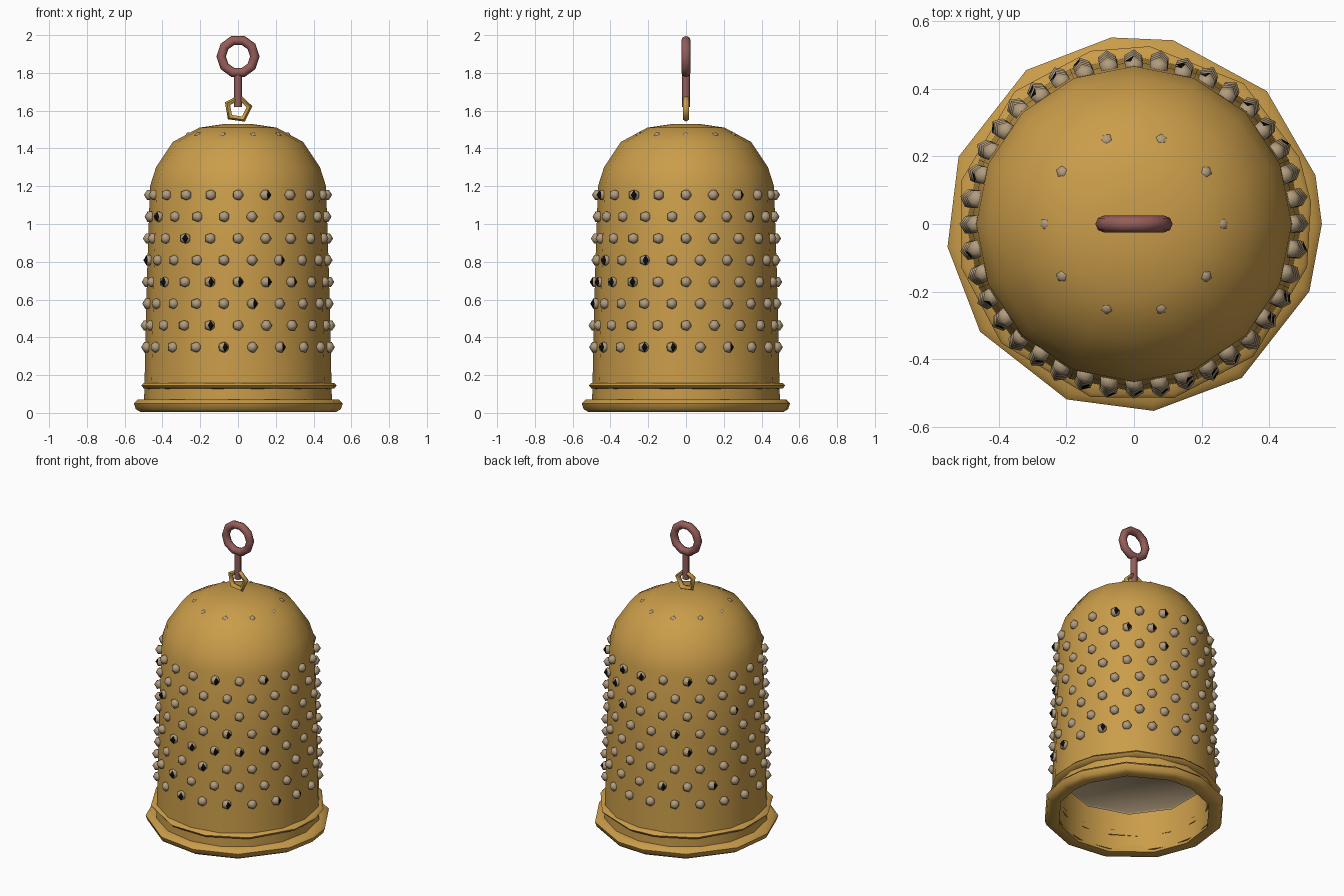
import bpy, bmesh, math
from mathutils import Matrix, Vector

if "Cube" in bpy.data.objects:
    bpy.data.objects.remove(bpy.data.objects["Cube"])


def material(name, rgb):
    m = bpy.data.materials.new(name)
    m.diffuse_color = (*rgb, 1)
    m.use_nodes = True
    m.node_tree.nodes["Principled BSDF"].inputs["Base Color"].default_value = m.diffuse_color
    return m


GOLD = material("gold", (0.59, 0.335, 0.068))
BEAD = material("beige_metal", (0.44, 0.33, 0.205))
COPPER = material("rose_copper", (0.30, 0.11, 0.10))
BLACK = material("black_tarnish", (0.003, 0.003, 0.003))


def finish(name, bm, mats, angle=60):
    me = bpy.data.meshes.new(name)
    bmesh.ops.remove_doubles(bm, verts=bm.verts, dist=1e-5)
    bmesh.ops.recalc_face_normals(bm, faces=bm.faces)
    bm.to_mesh(me)
    bm.free()
    for m in mats:
        me.materials.append(m)
    ob = bpy.data.objects.new(name, me)
    bpy.context.collection.objects.link(ob)
    bpy.ops.object.select_all(action='DESELECT')
    ob.select_set(True)
    bpy.context.view_layer.objects.active = ob
    bpy.ops.object.shade_smooth_by_angle(angle=math.radians(angle))
    return ob


def lathe(name, profile, angles, mat, closed=False, angle=60):
    """Revolve (radius, z) points through the given angles in degrees."""
    bm = bmesh.new()
    rings = []
    for a in angles:
        c, s = math.cos(math.radians(a)), math.sin(math.radians(a))
        rings.append([bm.verts.new((r * c, r * s, z)) for r, z in profile])
    steps = len(profile) if closed else len(profile) - 1
    for i, ring in enumerate(rings):
        nxt = rings[(i + 1) % len(rings)]
        for j in range(steps):
            k = (j + 1) % len(profile)
            bm.faces.new((ring[j], nxt[j], nxt[k], ring[k]))
    return finish(name, bm, [mat], angle)


def even(n, start=0):
    return [start + 360 * i / n for i in range(n)]


def loop(name, major, minor, n, sides, z, mat, start=0):
    """Upright ring facing the front."""
    section = [(major + minor * math.cos(2 * math.pi * i / sides),
                minor * math.sin(2 * math.pi * i / sides)) for i in range(sides)]
    ob = lathe(name, section, even(n, start), mat, closed=True, angle=80)
    ob.data.transform(Matrix.Translation((0, 0, z)) @ Matrix.Rotation(math.pi / 2, 4, 'X'))
    return ob


# Hollow thimble shell: outer wall, dome, then inner wall
shell = [(0.465, 0.03), (0.498, 0.03), (0.494, 0.2), (0.481, 0.75), (0.466, 1.2),
         (0.434, 1.3), (0.344, 1.435), (0.205, 1.51), (0.07, 1.53), (0, 1.53),
         (0, 1.47), (0.2, 1.45), (0.4, 1.28), (0.45, 0.75), (0.463, 0.2)]
lathe("thimble_shell", shell, even(16), GOLD, closed=True)

# Rolled bottom rim and thin band above it, with uneven facets
rim_angles = [0, 15, 45, 78, 97, 125, 159, 187, 215, 249, 276, 305, 339]
lathe("bottom_rim", [(0.465, 0.01), (0.52, 0.005), (0.545, 0.02), (0.555, 0.05),
                     (0.535, 0.07), (0.48, 0.07)], rim_angles, GOLD, closed=True)
lathe("upper_band", [(0.47, 0.125), (0.515, 0.13), (0.527, 0.145),
                     (0.515, 0.158), (0.47, 0.16)],
      [a + 7 for a in rim_angles], GOLD, closed=True)

# Flat inner plate with a short lip, shaded as one soft surface
lathe("inner_plate", [(0.43, 0.258), (0.425, 0.27), (0, 0.27)], even(10, 18), BEAD, angle=180)

# Beads with a tarnished patch: row from the bottom -> positions around the wall
tarnished = {0: (1, 14, 16, 18, 19), 1: (6, 8, 14), 2: (15,), 3: (7, 12, 14, 15, 16, 17, 18),
             4: (6, 10, 16, 18), 5: (4, 9, 13), 6: (2, 3, 11), 7: (2, 4, 5, 7, 16, 18)}
beads = bmesh.new()


def add_bead(r, a, z, size, lift, patch=False):
    """Bead with its pole pointing outward, tilted up by lift radians."""
    out = Vector((math.cos(a) * math.cos(lift), math.sin(a) * math.cos(lift), math.sin(lift)))
    p = Vector((r * math.cos(a), r * math.sin(a), z))
    turn = out.to_track_quat('Z', 'Y').to_matrix().to_4x4()
    made = bmesh.ops.create_icosphere(beads, subdivisions=1, radius=size,
                                      matrix=Matrix.Translation(p) @ turn)
    if patch:
        side = (out + Vector((-out.y, out.x, 0)) * 0.6 + Vector((0, 0, 0.2))).normalized()
        for f in {f for v in made['verts'] for f in v.link_faces}:
            if (f.calc_center_median() - p).normalized().dot(side) > 0.68:
                f.material_index = 1


# Rows of staggered beads around the wall
for row in range(8):
    for i in range(20):
        add_bead(0.487 - row * 0.003, math.radians(18 * i + (9 if row % 2 == 0 else 0)),
                 0.348 + row * 0.1151, 0.032, 0, i in tarnished[row])
# Ring of small beads on the crown
for i in range(10):
    add_bead(0.257, math.radians(36 * i), 1.462, 0.026, 1.1)
finish("beads", beads, [BEAD, BLACK], 80)

# Hanger: small loop on the crown, stem and top ring
loop("crown_loop", 0.06, 0.017, 5, 5, 1.61, GOLD, 10)
lathe("hanger_stem", [(0, 1.62), (0.021, 1.62), (0.021, 1.80), (0, 1.80)], even(8), COPPER)
loop("hanger_ring", 0.089, 0.025, 10, 8, 1.887, COPPER)
